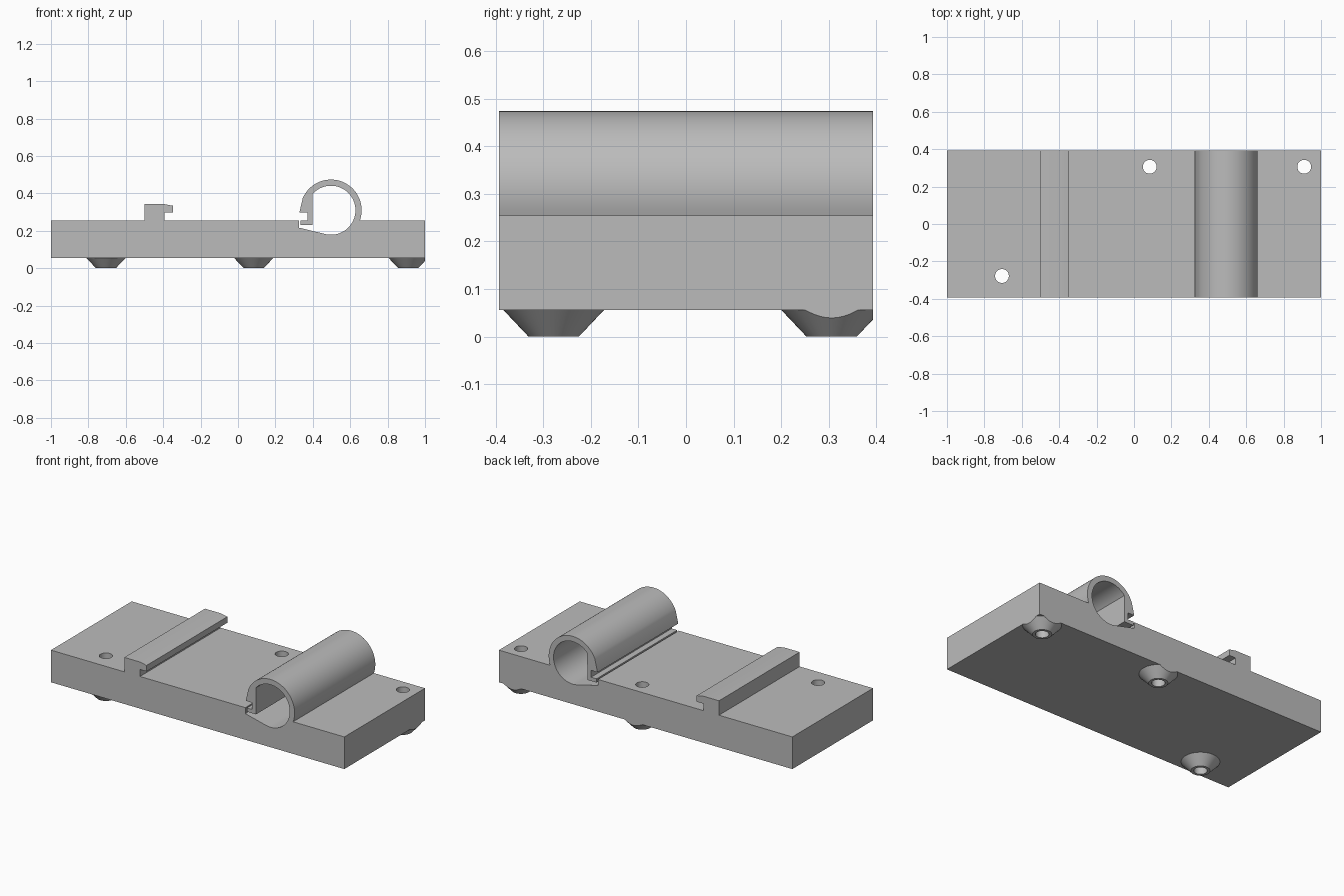
import bpy
import bmesh
from math import sin, cos, radians
from mathutils import Matrix, Vector

cube = bpy.data.objects.get("Cube")
if cube:
    bpy.data.objects.remove(cube, do_unlink=True)

HALF_X, HALF_Y = 1.0, 0.393
BOTTOM, TOP = 0.056, 0.254
HOLES = {"front_right": (-0.706, -0.278),
         "back_middle": (0.084, 0.306),
         "back_left": (0.91, 0.306)}

grey = bpy.data.materials.new("plain_grey")
grey.use_nodes = True
grey.diffuse_color = (0.5, 0.5, 0.5, 1)
grey.node_tree.nodes["Principled BSDF"].inputs["Base Color"].default_value = (0.5, 0.5, 0.5, 1)


def make_object(name, bm):
    bmesh.ops.recalc_face_normals(bm, faces=bm.faces[:])
    mesh = bpy.data.meshes.new(name)
    bm.to_mesh(mesh)
    bm.free()
    mesh.materials.append(grey)
    obj = bpy.data.objects.new(name, mesh)
    bpy.context.scene.collection.objects.link(obj)
    return obj


def cone(name, x, y, z0, z1, r0, r1):
    bm = bmesh.new()
    bmesh.ops.create_cone(bm, cap_ends=True, segments=48, radius1=r0, radius2=r1,
                          depth=z1 - z0,
                          matrix=Matrix.Translation((x, y, (z0 + z1) / 2)))
    return make_object(name, bm)


def boolean(obj, cutter, operation):
    mod = obj.modifiers.new("cut", "BOOLEAN")
    mod.operation, mod.object, mod.solver = operation, cutter, "EXACT"
    bpy.context.view_layer.update()
    graph = bpy.context.evaluated_depsgraph_get()
    mesh = bpy.data.meshes.new_from_object(obj.evaluated_get(graph))
    obj.modifiers.clear()
    obj.data = mesh


def arc(radius, start, end, steps):
    angles = [radians(start + (end - start) * i / steps) for i in range(steps + 1)]
    return [(0.497 + radius * cos(a), 0.31 + radius * sin(a)) for a in angles]


# Cross-section: plate, round clip with its latch, and catch rail
profile = [(-HALF_X, BOTTOM), (HALF_X, BOTTOM), (HALF_X, TOP)]
profile += arc(0.164, -20, 157, 36)
profile += [(0.328, 0.297), (0.372, 0.297), (0.372, 0.255), (0.335, 0.255),
            (0.335, 0.232), (0.398, 0.232)]
profile += arc(0.131, 139, -102, 48)
profile += [(0.325, 0.217), (0.325, TOP)]
profile += [(-0.393, TOP), (-0.393, 0.297), (-0.348, 0.297), (-0.348, 0.334),
            (-0.395, 0.343), (-0.5, 0.343), (-0.5, TOP), (-HALF_X, TOP)]

bm = bmesh.new()
face = bm.faces.new([bm.verts.new((x, -HALF_Y, z)) for x, z in profile])
side = bmesh.ops.extrude_face_region(bm, geom=[face])["geom"]
bmesh.ops.translate(bm, vec=Vector((0, 2 * HALF_Y, 0)),
                    verts=[v for v in side if isinstance(v, bmesh.types.BMVert)])
plate = make_object("base_plate_with_clip", bm)
parts = [plate]

# Block that trims the feet flush with the plate sides
bm = bmesh.new()
bmesh.ops.create_cube(bm, size=2, matrix=Matrix.Diagonal((HALF_X, HALF_Y, 1, 1)))
trim = make_object("trim_block", bm)

# Tapered feet with through holes
for label, (x, y) in HOLES.items():
    foot = cone("foot_" + label, x, y, 0, BOTTOM, 0.053, 0.106)
    drill = cone("drill", x, y, -0.1, 0.5, 0.037, 0.037)
    boolean(foot, trim, "INTERSECT")
    for part in (foot, plate):
        boolean(part, drill, "DIFFERENCE")
    bpy.data.objects.remove(drill, do_unlink=True)
    parts.append(foot)
bpy.data.objects.remove(trim, do_unlink=True)

# Smooth the round surfaces, keep the edges crisp
bpy.ops.object.select_all(action="DESELECT")
for part in parts:
    part.select_set(True)
bpy.context.view_layer.objects.active = plate
bpy.ops.object.shade_smooth_by_angle(angle=radians(25))
